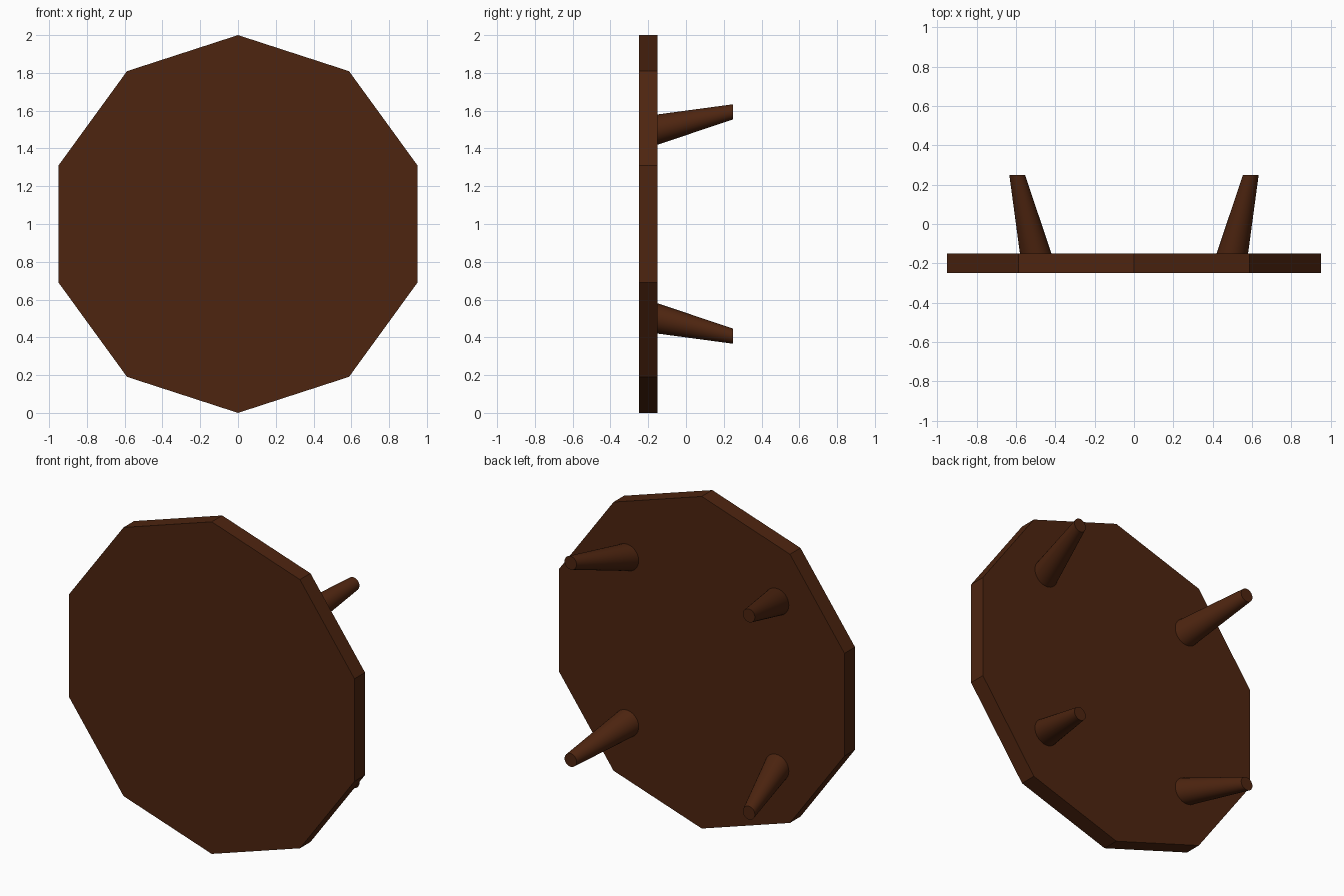
import bpy, bmesh, math
from mathutils import Vector

if "Cube" in bpy.data.objects:
    bpy.data.objects.remove(bpy.data.objects["Cube"])

wood = bpy.data.materials.new("dark brown wood")
wood.diffuse_color = (0.075, 0.018, 0.005, 1)
wood.use_nodes = True
wood.node_tree.nodes["Principled BSDF"].inputs["Base Color"].default_value = wood.diffuse_color


def loft(name, rings, sides, smooth=False):
    """Closed solid between rings (centre, radius) lying in planes facing y."""
    bm = bmesh.new()
    loops = []
    for (x, y, z), r in rings:
        loops.append([bm.verts.new((x + r * math.sin(a), y, z + r * math.cos(a)))
                      for a in (math.tau * i / sides for i in range(sides))])
    first, last = loops[0], loops[-1]
    for i in range(sides):
        j = (i + 1) % sides
        bm.faces.new((first[i], first[j], last[j], last[i])).smooth = smooth
    bm.faces.new(first)
    bm.faces.new(last)
    bmesh.ops.recalc_face_normals(bm, faces=bm.faces)
    # keep the rims crisp
    for e in bm.edges:
        e.smooth = e.calc_face_angle(0) < math.radians(40)
    mesh = bpy.data.meshes.new(name)
    bm.to_mesh(mesh)
    bm.free()
    mesh.materials.append(wood)
    obj = bpy.data.objects.new(name, mesh)
    bpy.context.collection.objects.link(obj)
    return obj


# Ten-sided table top standing on edge
loft("table_top", [((0, -0.25, 1), 1.0), ((0, -0.15, 1), 1.0)], 10)

# Four splayed, tapering legs
for sx, side in ((-1, "left"), (1, "right")):
    for sz, level in ((-1, "lower"), (1, "upper")):
        loft(f"{level}_{side}_leg",
             [((0.5 * sx, -0.15, 1 + 0.5 * sz), 0.08),
              ((0.594 * sx, 0.25, 1 + 0.594 * sz), 0.04)], 32, True)
